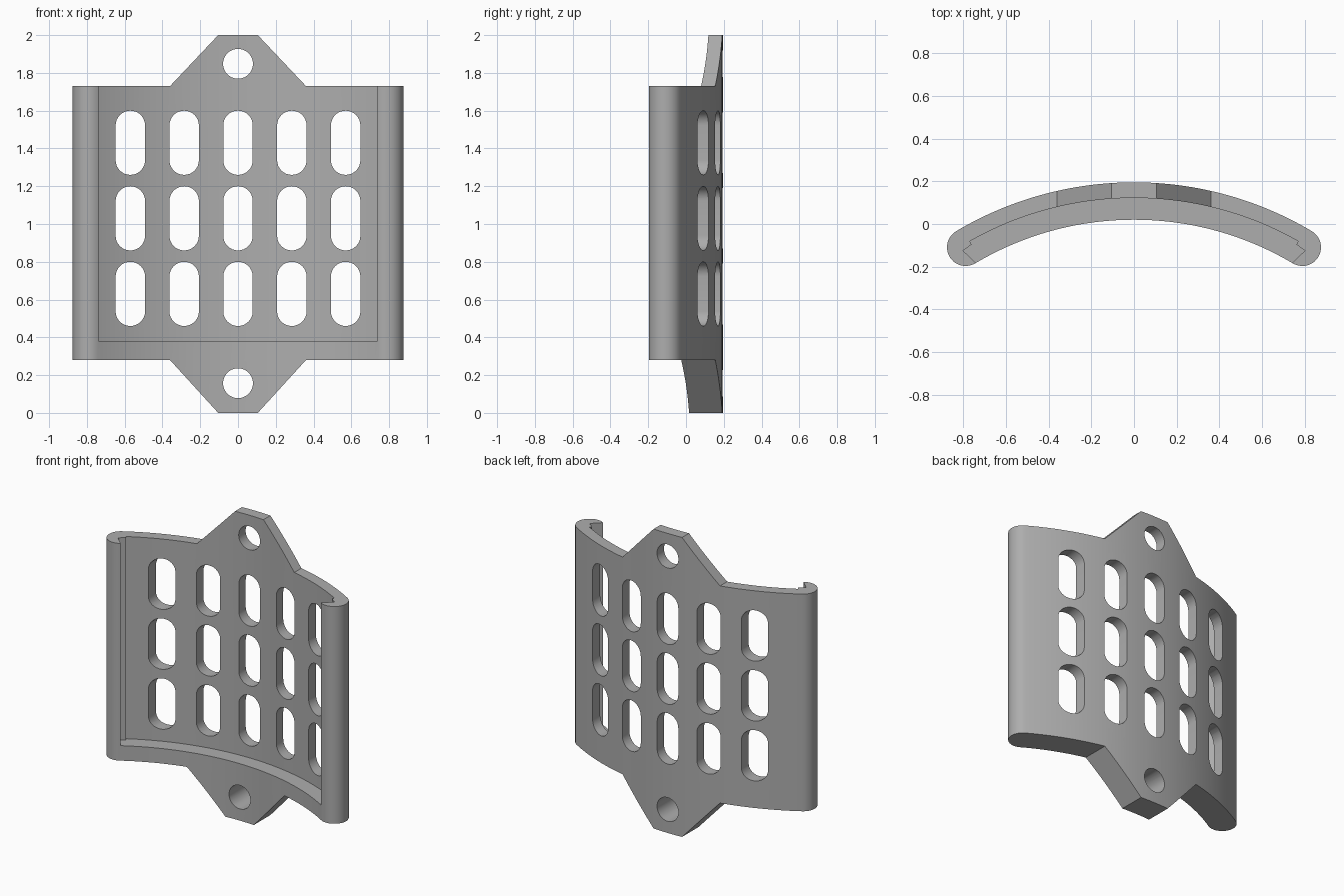
import bpy
import bmesh
from math import sin, cos, pi, asin, radians

cube = bpy.data.objects.get("Cube")
if cube:
    bpy.data.objects.remove(cube, do_unlink=True)

grey = bpy.data.materials.new("plain grey")
grey.use_nodes = True
colour = (0.42, 0.42, 0.42, 1)
grey.diffuse_color = colour
grey.node_tree.nodes["Principled BSDF"].inputs["Base Color"].default_value = colour

CENTRE_Y = -1.435                        # axis of the curved plate
R_OUT, R_POCKET, R_IN = 1.63, 1.557, 1.455


def prism(name, outlines, low, high, along="z"):
    """Extrude closed 2D outlines along z, or along y for (x, z) outlines."""
    bm = bmesh.new()
    for outline in outlines:
        def ring(d):
            return [bm.verts.new((u, v, d) if along == "z" else (u, d, v)) for u, v in outline]
        a, b = ring(low), ring(high)
        bm.faces.new(a)
        bm.faces.new(b[::-1])
        for i in range(len(a)):
            j = (i + 1) % len(a)
            bm.faces.new((a[i], b[i], b[j], a[j]))
    bmesh.ops.recalc_face_normals(bm, faces=bm.faces)
    mesh = bpy.data.meshes.new(name)
    bm.to_mesh(mesh)
    bm.free()
    mesh.materials.append(grey)
    obj = bpy.data.objects.new(name, mesh)
    bpy.context.collection.objects.link(obj)
    return obj


def arc(cx, cy, r, start, end, steps):
    return [(cx + r * cos(start + (end - start) * i / steps),
             cy + r * sin(start + (end - start) * i / steps)) for i in range(steps + 1)]


def slot(x, z, r, half):
    """Upright round-ended outline; half is the straight half-length."""
    return arc(x, z + half, r, 0, pi, 16) + arc(x, z - half, r, pi, 2 * pi, 16)


# Curved band with rounded ends
r_mid, r_end = (R_OUT + R_IN) / 2, (R_OUT - R_IN) / 2
span = asin(0.788 / r_mid)
right, left = pi / 2 - span, pi / 2 + span


def end_cap(angle, start):
    cx, cy = r_mid * cos(angle), CENTRE_Y + r_mid * sin(angle)
    return arc(cx, cy, r_end, start, start + pi, 20)[1:-1]


band = (arc(0, CENTRE_Y, R_OUT, right, left, 64) + end_cap(left, left)
        + arc(0, CENTRE_Y, R_IN, left, right, 64) + end_cap(right, right + pi))
plate = prism("curved_plate", [band], -0.1, 2.1)

# Front silhouette with a tab above and below
half = [(0.105, 0), (0.36, 0.28), (1, 0.28), (1, 1.73), (0.36, 1.73), (0.105, 2)]
silhouette = prism("silhouette_cutter", [half + [(-x, z) for x, z in reversed(half)]],
                   -0.6, 0.6, "y")

# Sliding pocket, open at the top, held by undercut side lips
reach = asin(0.769 / R_POCKET)
lip = [(0.76, -0.096), (0.80, -0.125), (0.742, -0.18), (0.70, -0.22)]
pocket = prism("pocket_cutter", [arc(0, CENTRE_Y, R_POCKET, pi / 2 - reach, pi / 2 + reach, 64)
                                 + [(-x, y) for x, y in lip] + lip[::-1]], 0.38, 2.2)

# Vent slots and the tab holes
openings = [slot(0.285 * col, 0.63 + 0.4 * row, 0.078, 0.092)
            for col in range(-2, 3) for row in range(3)]
openings += [arc(0, z, 0.079, 0, 2 * pi, 40)[:-1] for z in (0.157, 1.848)]
holes = prism("hole_cutter", openings, -0.6, 0.6, "y")

bpy.ops.object.select_all(action="DESELECT")
bpy.context.view_layer.objects.active = plate
plate.select_set(True)
for cutter, operation in ((silhouette, "INTERSECT"), (pocket, "DIFFERENCE"), (holes, "DIFFERENCE")):
    mod = plate.modifiers.new(cutter.name, "BOOLEAN")
    mod.object, mod.operation, mod.solver = cutter, operation, "EXACT"
    bpy.ops.object.modifier_apply(modifier=mod.name)
    bpy.data.objects.remove(cutter, do_unlink=True)
bpy.ops.object.shade_smooth_by_angle(angle=radians(30))
